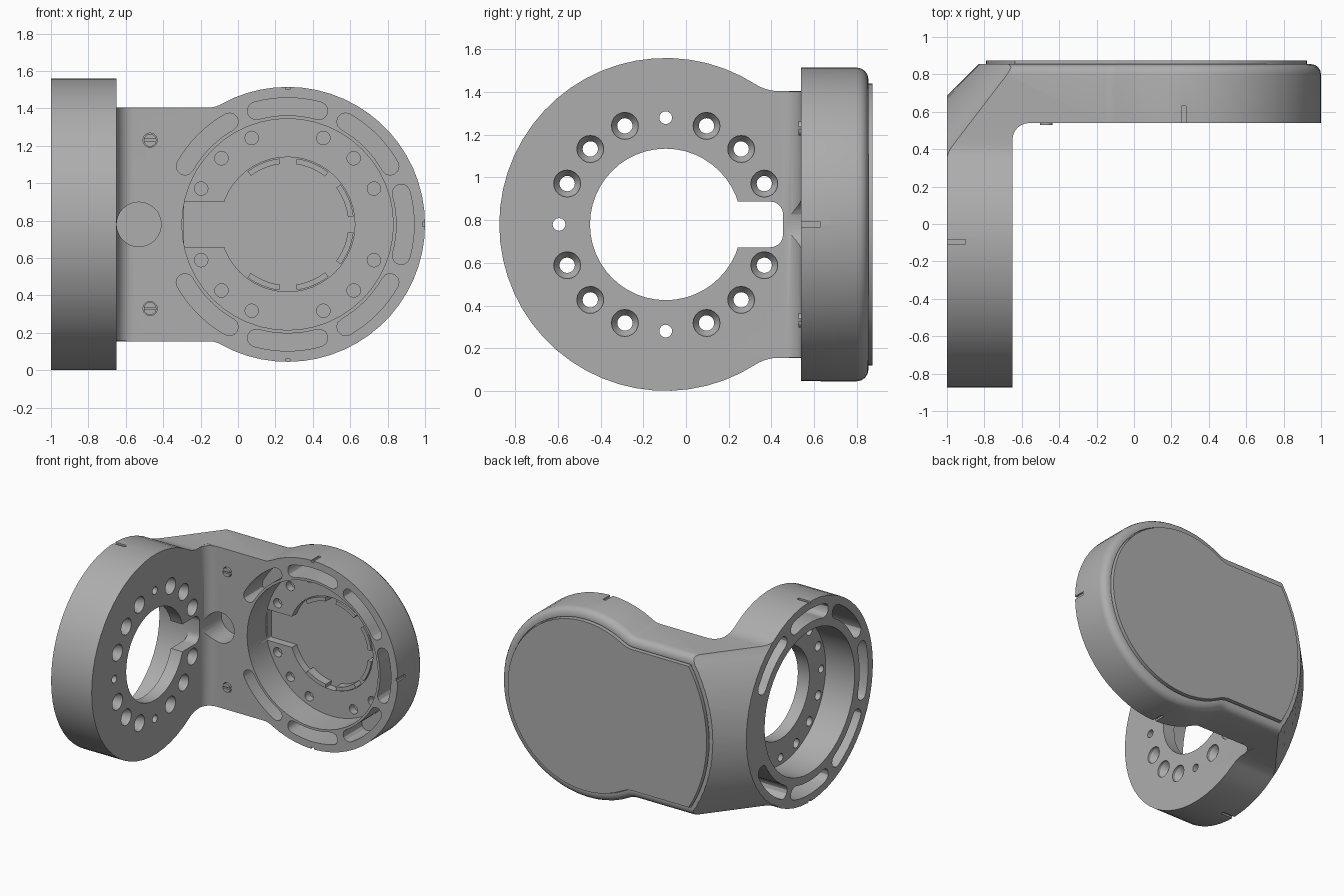
import bpy, bmesh
from math import sin, cos, asin, atan2, sqrt, pi, radians
from mathutils import Vector

if "Cube" in bpy.data.objects:
    bpy.data.objects.remove(bpy.data.objects["Cube"])

ZC = 0.78                 # height of both ring centres
RING = (-0.095, ZC)       # side ring centre (y, z)
DISC = (0.265, ZC)        # rear disc centre (x, z)
RING_R, DISC_R, ARM_H = 0.78, 0.735, 0.625
FRONT, BACK = 0.54, 0.855

grey = bpy.data.materials.new("plain_grey")
grey.use_nodes = True
colour = (0.42, 0.42, 0.42, 1)
grey.diffuse_color = colour
grey.node_tree.nodes["Principled BSDF"].inputs["Base Color"].default_value = colour


def place(axis, u, v, t):
    return {"x": (t, u, v), "y": (u, t, v), "z": (u, v, t)}[axis]


def finish(name, bm):
    bmesh.ops.recalc_face_normals(bm, faces=bm.faces)
    mesh = bpy.data.meshes.new(name)
    bm.to_mesh(mesh)
    bm.free()
    mesh.materials.append(grey)
    ob = bpy.data.objects.new(name, mesh)
    bpy.context.scene.collection.objects.link(ob)
    return ob


def loft(name, rows):
    """Skin a closed solid through rows of matching points."""
    bm = bmesh.new()
    rows = [[bm.verts.new(p) for p in row] for row in rows]
    for a, b in zip(rows, rows[1:]):
        for i in range(len(a)):
            j = (i + 1) % len(a)
            bm.faces.new((a[i], a[j], b[j], b[i]))
    bm.faces.new(rows[0])
    bm.faces.new(rows[-1])
    return finish(name, bm)


def prism(name, pts, axis, a, b):
    return loft(name, [[place(axis, u, v, t) for u, v in pts] for t in (a, b)])


def arc(r, a, b, n, c=(0, 0)):
    return [(c[0] + r * cos(a + (b - a) * i / n), c[1] + r * sin(a + (b - a) * i / n))
            for i in range(n + 1)]


def drum(name, c, axis, sections, n=48):
    """Round solid through (position, radius) sections."""
    return loft(name, [[place(axis, u, v, t) for u, v in arc(r, 0, 2 * pi, n, c)[:-1]]
                       for t, r in sections])


def box(name, lo, hi):
    return prism(name, [(lo[0], lo[1]), (hi[0], lo[1]), (hi[0], hi[1]), (lo[0], hi[1])],
                 "z", lo[2], hi[2])


def paddle(r, h, f, end=None, end_r=None):
    """Disc blended into a straight arm along +u, with a flat or arched end."""
    cx = sqrt((r + f) ** 2 - (h + f) ** 2)
    a = atan2(h + f, cx)
    if end_r:
        e = asin(h / end_r)
        top = arc(end_r, 0, e, 8)
    else:
        top = [(end, h)]
    top += arc(f, -pi / 2, a - pi, 5, (cx, h + f)) + arc(r, a, pi, 20)[1:]
    low = [(u, -v) for u, v in reversed(top) if abs(v) > 1e-5]
    return top + low


def kidney(c, r, w, mid, span):
    """Curved slot outline with round ends."""
    a, b = mid - span, mid + span
    cap = lambda t, s: arc(w, s, s + pi, 6, (c[0] + r * cos(t), c[1] + r * sin(t)))[1:-1]
    return arc(r + w, a, b, 8, c) + cap(b, b) + arc(r - w, b, a, 8, c) + cap(a, a + pi)


def rounded(lo, hi, half, r):
    """Horizontal slot outline whose hi end has round corners."""
    s = 1 if hi > lo else -1
    top = [(hi - s * r + s * u, v) for u, v in arc(r, 0, pi / 2, 5, (0, half - r))]
    return top + [(lo, half), (lo, -half)] + [(u, -v) for u, v in reversed(top)]


def lift(pts):
    return [(u, v + ZC) for u, v in pts]


def combine(ob, tools, op):
    for t in tools:
        m = ob.modifiers.new("cut", "BOOLEAN")
        m.object, m.operation, m.solver = t, op, "EXACT"
    deps = bpy.context.evaluated_depsgraph_get()
    mesh = bpy.data.meshes.new_from_object(ob.evaluated_get(deps))
    ob.modifiers.clear()
    ob.data = mesh
    for t in tools:
        bpy.data.objects.remove(t)


# Side ring plate and rear disc plate
body = prism("bracket_body", [(RING[0] + u, ZC + v) for u, v in
                              paddle(RING_R, ARM_H, 0.2, 0.88)], "x", -1, -0.65)
rear = prism("rear_plate", [(DISC[0] - u, ZC + v) for u, v in
                            paddle(DISC_R, ARM_H, 0.12, 1.255)], "y", FRONT, BACK)
bm = bmesh.new()
bm.from_mesh(rear.data)
rim = [e for e in bm.edges if all(v.co.y > BACK - 0.001 for v in e.verts)
       and any(v.co.x > -0.9 for v in e.verts)]
bmesh.ops.bevel(bm, geom=rim, offset=0.055, segments=4, profile=0.5, affect="EDGES")
bm.to_mesh(rear.data)
bm.free()

# Rounded inner corner
corner = [(-0.75, 0.64), (-0.75, 0.45)] + arc(0.09, pi, pi / 2, 6, (-0.56, 0.45)) + [(-0.56, 0.64)]
fillet = prism("inner_fillet", corner, "z", ZC - ARM_H + 0.001, ZC + ARM_H - 0.001)
combine(body, [rear, fillet], "UNION")

cuts = []
# Outer corner bevel between the two arched edges
rows = []
for i in range(21):
    d = -0.68 + 0.068 * i
    p = Vector((-1, RING[0] + sqrt(RING_R ** 2 - d * d), ZC + d))
    q = Vector((DISC[0] - sqrt(1.095 ** 2 - d * d), BACK, ZC + d))
    rows.append([p - (q - p) * 0.5, q + (q - p) * 0.5, (-1.8, 1.6, ZC + d)])
cuts.append(loft("corner_cut", rows))

# Side ring: bore, opening and wire slot
cuts.append(drum("ring_bore", RING, "x", [(-1.1, 0.555), (-0.75, 0.555)]))
cuts.append(drum("ring_hole", RING, "x", [(-0.8, 0.355), (-0.6, 0.355)]))
cuts.append(prism("ring_slot", lift(rounded(0.1, 0.455, 0.107, 0.06)), "x", -0.8, -0.6))

# Rear disc: bore, opening, wire slot and cover pocket
cuts.append(drum("disc_bore", DISC, "y", [(0.4, 0.565), (0.77, 0.565)]))
cuts.append(drum("disc_hole", DISC, "y", [(0.7, 0.36), (0.845, 0.36)]))
cuts.append(prism("disc_slot", lift(rounded(0.1, -0.29, 0.12, 0.01)), "y", 0.7, 0.845))
cuts.append(prism("cover_pocket", [(DISC[0] - u, ZC + v) for u, v in
                                   paddle(0.668, 0.558, 0.19, end_r=1.063)], "y", 0.83, 0.95))

# Bolt holes, skipping the arm direction
for k in range(1, 16):
    a = k * pi / 8
    y, x = RING[0] + 0.5 * cos(a), DISC[0] - 0.5 * cos(a)
    z = ZC + 0.5 * sin(a)
    if k % 4:
        cuts.append(drum("bolt_hole", (y, z), "x", [(-0.8, 0.036), (-0.71, 0.036),
                                                    (-0.67, 0.063), (-0.6, 0.063)], 20))
        cuts.append(drum("bolt_hole", (x, z), "y", [(0.72, 0.036), (0.845, 0.036)], 20))
    else:
        cuts.append(drum("pin_hole", (y, z), "x", [(-0.8, 0.03), (-0.6, 0.03)], 16))

# Curved pockets in both rims
for k in range(1, 8):
    a = k * pi / 4
    span = radians(15.5)
    cuts.append(prism("rim_pocket", kidney(RING, 0.668, 0.052, a, span), "x", -1.1, -0.75))
    cuts.append(prism("rim_pocket", kidney(DISC, 0.63, 0.047, pi - a, span), "y", 0.4, 0.77))

# Cable hole, screw holes and index notches
cuts.append(drum("cable_hole", (-0.53, ZC), "y", [(0.3, 0.119), (0.72, 0.119)], 32))
for s in (-1, 1):
    cuts.append(drum("screw_hole", (-0.47, ZC + s * 0.45), "y", [(0.5, 0.038), (0.62, 0.038)], 20))
    za, zb = sorted((ZC + s * (RING_R - 0.014), ZC + s * 0.9))
    cuts.append(box("notch", (-1.1, RING[0] - 0.012, za), (-0.9, RING[0] + 0.012, zb)))
    za, zb = sorted((ZC + s * (DISC_R - 0.014), ZC + s * 0.9))
    cuts.append(box("notch", (DISC[0] - 0.012, 0.5, za), (DISC[0] + 0.012, 0.63, zb)))
cuts.append(box("notch", (0.986, 0.5, ZC - 0.012), (1.1, 0.63, ZC + 0.012)))
combine(body, cuts, "DIFFERENCE")

# Rear cover with inner clips
parts = [body]
cover = prism("rear_cover", [(DISC[0] - u, ZC + v) for u, v in
                             paddle(0.66, 0.55, 0.2, end_r=1.055)], "y", 0.83, 0.875)
parts.append(cover)
for deg in (-112, -67, -22, 22, 67, 112):
    a, w = radians(deg), radians(15)
    pts = arc(0.355, a - w, a + w, 6, DISC) + arc(0.325, a + w, a - w, 6, DISC)
    parts.append(prism("cover_clip", pts, "y", 0.76, 0.835))

# Slotted screws in the arm
for s in (-1, 1):
    z = ZC + s * 0.45
    screw = drum("arm_screw", (-0.47, z), "y", [(0.528, 0.034), (0.62, 0.034)], 20)
    combine(screw, [box("slot", (-0.52, 0.5, z - 0.006), (-0.42, 0.545, z + 0.006))], "DIFFERENCE")
    parts.append(screw)

for ob in parts:
    bpy.ops.object.select_all(action="DESELECT")
    ob.select_set(True)
    bpy.context.view_layer.objects.active = ob
    bpy.ops.object.shade_smooth_by_angle(angle=radians(30))
